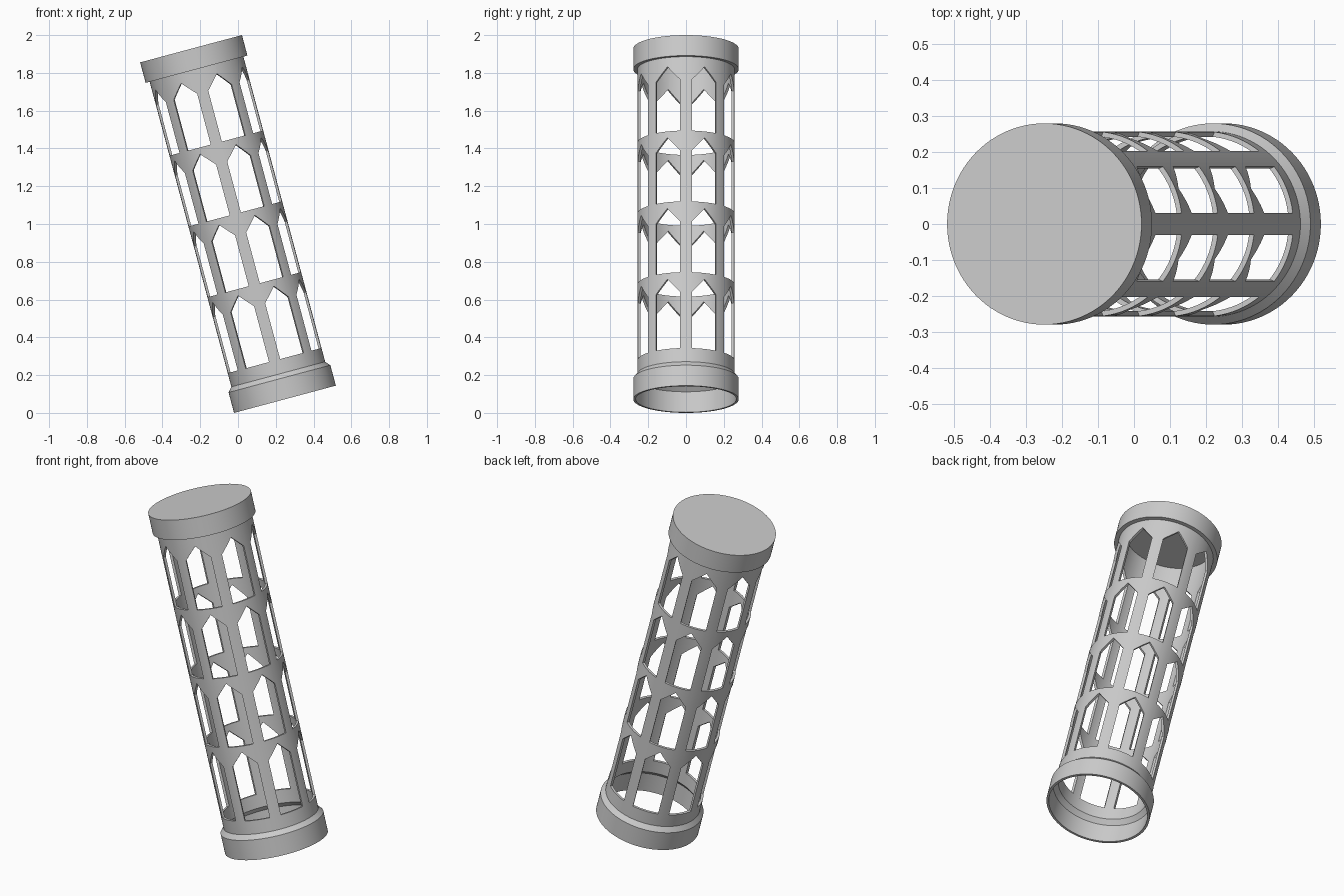
import bpy, bmesh
from math import radians, sin, cos, tau
from mathutils import Matrix, Vector

cube = bpy.data.objects.get("Cube")
if cube:
    bpy.data.objects.remove(cube, do_unlink=True)

LENGTH, LEAN = 1.921, radians(15)
RIM, OUTER, INNER = 0.279, 0.257, 0.243
COLLAR, CHAMFER_TOP, CEILING = 0.112, 0.137, LENGTH - 0.02
SEGMENTS = 96

# The whole tower leans towards -x
PLACE = (Matrix.Translation((LENGTH * sin(LEAN) / 2, 0, RIM * sin(LEAN)))
         @ Matrix.Rotation(-LEAN, 4, 'Y'))

grey = bpy.data.materials.new("plain_grey")
grey.use_nodes = True
GREY = (0.6, 0.6, 0.6, 1)
grey.diffuse_color = GREY
grey.node_tree.nodes["Principled BSDF"].inputs["Base Color"].default_value = GREY


def add_object(name, bm):
    bmesh.ops.recalc_face_normals(bm, faces=bm.faces)
    mesh = bpy.data.meshes.new(name)
    bm.to_mesh(mesh)
    bm.free()
    mesh.materials.append(grey)
    obj = bpy.data.objects.new(name, mesh)
    bpy.context.collection.objects.link(obj)
    obj.matrix_world = PLACE
    return obj


def activate(obj):
    bpy.ops.object.select_all(action='DESELECT')
    obj.select_set(True)
    bpy.context.view_layer.objects.active = obj


def lathe(name, profile):
    """Spin a closed (radius, height) outline; zero radius closes on the axis."""
    bm = bmesh.new()
    rings = []
    for r, z in profile:
        if r == 0:
            rings.append([bm.verts.new((0, 0, z))] * SEGMENTS)
        else:
            rings.append([bm.verts.new((r * cos(tau * i / SEGMENTS), r * sin(tau * i / SEGMENTS), z))
                          for i in range(SEGMENTS)])
    for a, b in zip(rings, rings[1:] + rings[:1]):
        for i in range(SEGMENTS):
            j = (i + 1) % SEGMENTS
            corners = list(dict.fromkeys((a[i], a[j], b[j], b[i])))
            if len(corners) > 2:
                bm.faces.new(corners)
    return add_object(name, bm)


# Open base collar with a chamfered shoulder
base = lathe("base_collar", [(RIM, 0), (RIM, COLLAR), (OUTER, CHAMFER_TOP),
                             (INNER, CHAMFER_TOP), (0.266, COLLAR), (0.266, 0)])

# Closed top cap
cap = lathe("top_cap", [(0, LENGTH), (RIM, LENGTH), (RIM, LENGTH - COLLAR),
                        (OUTER, LENGTH - COLLAR), (OUTER, CEILING), (0, CEILING)])

# Thin tube that carries the windows
tube = lathe("window_tube", [(OUTER, CHAMFER_TOP), (OUTER, CEILING),
                             (INNER, CEILING), (INNER, CHAMFER_TOP)])

# Pointed window cutters: four tiers of eight
HALF_WIDTH, POINT, STEP = 0.0695, 0.075, 0.388
bm = bmesh.new()
for tier in range(4):
    sill = 0.212 if tier == 0 else 0.24 + STEP * tier
    peak = 0.594 + STEP * tier
    outline = [(-HALF_WIDTH, sill), (HALF_WIDTH, sill), (HALF_WIDTH, peak - POINT),
               (0, peak), (-HALF_WIDTH, peak - POINT)]
    for k in range(8):
        turn = Matrix.Rotation(tau * (k + 0.5) / 8, 4, 'Z')
        near, far = [[bm.verts.new(turn @ Vector((x, y, z))) for y, z in outline]
                     for x in (0.19, 0.32)]
        bm.faces.new(near)
        bm.faces.new(far[::-1])
        for i in range(5):
            j = (i + 1) % 5
            bm.faces.new((near[j], near[i], far[i], far[j]))
cutter = add_object("window_cutter", bm)
cutter.hide_render = True

cut = tube.modifiers.new("windows", 'BOOLEAN')
cut.operation, cut.solver, cut.object = 'DIFFERENCE', 'EXACT', cutter
bpy.context.view_layer.update()
activate(tube)
bpy.ops.object.modifier_apply(modifier=cut.name)
bpy.data.objects.remove(cutter, do_unlink=True)

# Smooth walls with crisp edges
for part in (base, cap, tube):
    activate(part)
    bpy.ops.object.shade_smooth_by_angle(angle=radians(30))
